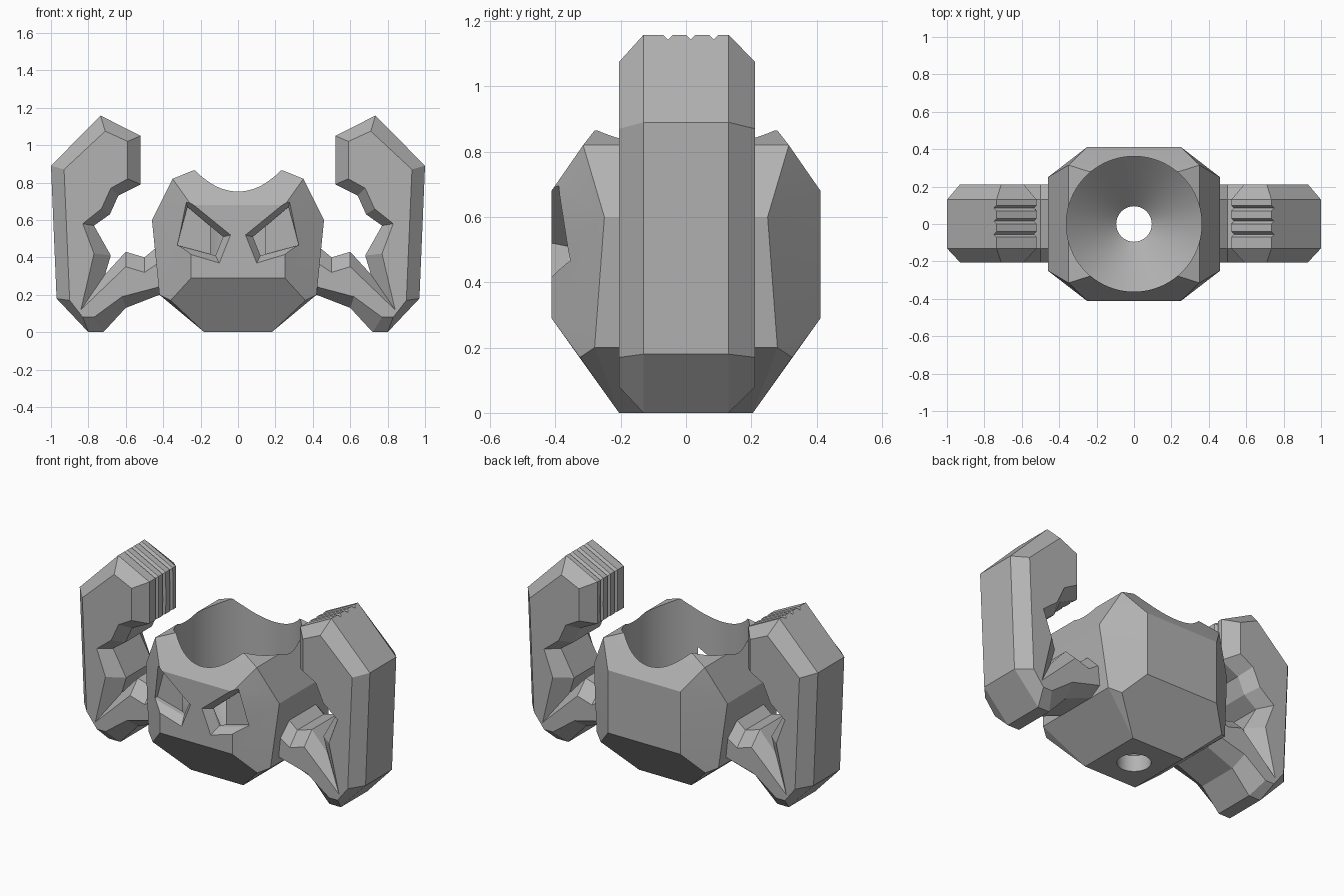
import bpy, bmesh, math
from mathutils import Vector

if "Cube" in bpy.data.objects:
    bpy.data.objects.remove(bpy.data.objects["Cube"], do_unlink=True)

grey = bpy.data.materials.new("plain_grey")
grey.use_nodes = True
COLOUR = (0.45, 0.45, 0.45, 1)
grey.diffuse_color = COLOUR
grey.node_tree.nodes["Principled BSDF"].inputs["Base Color"].default_value = COLOUR


def finish(name, bm):
    bmesh.ops.recalc_face_normals(bm, faces=bm.faces)
    mesh = bpy.data.meshes.new(name)
    bm.to_mesh(mesh)
    bm.free()
    mesh.materials.append(grey)
    obj = bpy.data.objects.new(name, mesh)
    bpy.context.collection.objects.link(obj)
    return obj


def loft(name, rings):
    """Join matching rings of points into a closed solid."""
    bm = bmesh.new()
    rows = [[bm.verts.new(p) for p in ring] for ring in rings]
    n = len(rows[0])
    for a, b in zip(rows, rows[1:]):
        for i in range(n):
            j = (i + 1) % n
            bm.faces.new((a[i], a[j], b[j], b[i]))
    bm.faces.new(rows[0])
    bm.faces.new(rows[-1][::-1])
    return finish(name, bm)


def activate(obj):
    bpy.ops.object.select_all(action='DESELECT')
    obj.select_set(True)
    bpy.context.view_layer.objects.active = obj


def cut(obj, cutter):
    mod = obj.modifiers.new("cut", 'BOOLEAN')
    mod.operation = 'DIFFERENCE'
    mod.solver = 'EXACT'
    mod.object = cutter
    cutter.hide_render = True
    activate(obj)
    bpy.ops.object.modifier_apply(modifier=mod.name)
    bpy.data.objects.remove(cutter, do_unlink=True)


def smooth(obj):
    activate(obj)
    bpy.ops.object.shade_smooth_by_angle(angle=math.radians(8))


# Faceted body: convex hull of one corner's points, mirrored to all four
corner = [(.18, .205, 0), (.25, .412, .29), (.36, .325, .17), (.42, .28, .2),
          (.46, .25, .6), (.25, .412, .68), (.35, .315, .82), (.24, .28, .865)]
bm = bmesh.new()
for sx in (-1, 1):
    for sy in (-1, 1):
        for x, y, z in corner:
            bm.verts.new((sx * x, sy * y, z))
hull = bmesh.ops.convex_hull(bm, input=bm.verts)
loose = [v for v in bm.verts if not v.link_faces]
bmesh.ops.delete(bm, geom=loose, context='VERTS')
bmesh.ops.dissolve_limit(bm, angle_limit=math.radians(1), verts=bm.verts, edges=bm.edges)
body = finish("body", bm)

# Round bowl with a sloping floor and a drain hole
SEGMENTS = 96
turns = [math.tau * i / SEGMENTS for i in range(SEGMENTS)]
bowl_profile = [(.095, -.1), (.095, .1), (.362, .36), (.362, 1.1)]
cut(body, loft("bowl_cutter", [[(r * math.cos(t), r * math.sin(t), z) for t in turns]
                               for r, z in bowl_profile]))

# Slanted eye sockets with sloping rims
eye_outer = [(.28, .715), (.35, .445), (.10, .37), (.04, .52)]
eye_inner = [(.27, .67), (.325, .465), (.12, .41), (.08, .51)]
for s in (-1, 1):
    rings = [[(s * x, y, z) for x, z in shape]
             for shape, y in ((eye_outer, -.5), (eye_outer, -.412),
                              (eye_inner, -.36), (eye_inner, -.33))]
    cut(body, loft("eye_cutter", rings))
smooth(body)

# Raised arms: a middle outline with chamfers to a smaller outline front and back
arm_outer = [(1, .89), (.97, .18), (.8, 0), (.72, 0), (.6, .13), (.42, .2), (.38, .24),
             (.38, .47), (.44, .45), (.5, .4), (.6, .43), (.71, .31), (.68, .41),
             (.77, .57), (.685, .63), (.64, .73), (.52, .79), (.52, 1.05), (.735, 1.158)]
arm_inset = [(.93, .87), (.9, .17), (.83, .08), (.77, .08), (.62, .19), (.43, .24), (.38, .26),
             (.38, .38), (.44, .36), (.5, .32), (.6, .35), (.84, .12), (.77, .42),
             (.83, .58), (.73, .66), (.68, .77), (.59, .82), (.59, 1.02), (.71, 1.075)]

# Finger grooves run over the top of the fist and down its inner side
groove_path = [(.79, 1.186), (.52, 1.05), (.52, .7)]
groove_depth = [Vector((-.45, .9)), Vector((-.75, .65)), Vector((-1, 0))]

for s, side in ((-1, "right"), (1, "left")):
    arm = loft(side + "_arm", [[(s * x, y, z) for x, z in shape]
                               for shape, y in ((arm_inset, -.205), (arm_outer, -.13),
                                                (arm_outer, .13), (arm_inset, .212))])
    for y in (-.055, .015, .085):
        rings = []
        for (x, z), d in zip(groove_path, groove_depth):
            d = d * .02
            rings.append([(s * (x - d.x), y, z - d.y), (s * (x + d.x), y - .03, z + d.y),
                          (s * (x + d.x), y + .03, z + d.y)])
        cut(arm, loft("groove_cutter", rings))
    smooth(arm)
